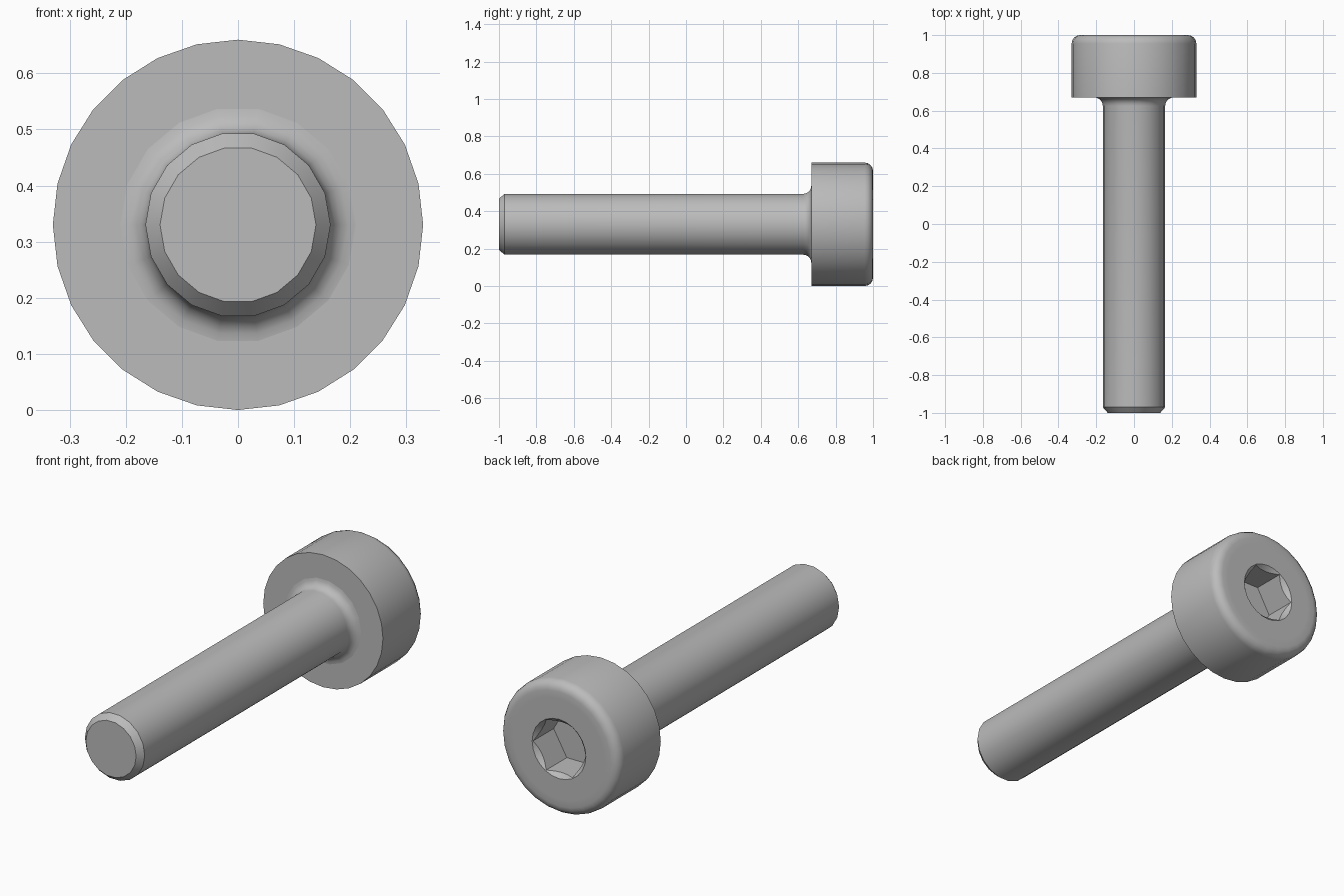
import bpy, math
from math import sin, cos, pi
from mathutils import Matrix, Vector

if "Cube" in bpy.data.objects:
    bpy.data.objects.remove(bpy.data.objects["Cube"])

AXIS_Z = 0.33          # height of the screw axis
HEAD_R, SHANK_R = 0.33, 0.165
HEAD_Y = 0.67          # underside of the head

steel = bpy.data.materials.new("plain_grey_steel")
steel.use_nodes = True
grey = (0.5, 0.5, 0.5, 1)
steel.diffuse_color = grey
steel.node_tree.nodes["Principled BSDF"].inputs["Base Color"].default_value = grey


def lathe(name, profile, sides):
    """Closed solid turned about the screw axis from (radius, y) points."""
    verts, faces = [], []
    for r, y in profile:
        for i in range(sides):
            a = 2 * pi * i / sides
            verts.append((r * cos(a), y, AXIS_Z + r * sin(a)))
    for k in range(len(profile) - 1):
        for i in range(sides):
            j = (i + 1) % sides
            a, b = k * sides, (k + 1) * sides
            faces.append((a + i, a + j, b + j, b + i))
    last = (len(profile) - 1) * sides
    faces.append(tuple(reversed(range(sides))))
    faces.append(tuple(range(last, last + sides)))
    mesh = bpy.data.meshes.new(name)
    mesh.from_pydata(verts, [], faces)
    mesh.flip_normals()
    mesh.materials.append(steel)
    obj = bpy.data.objects.new(name, mesh)
    bpy.context.collection.objects.link(obj)
    return obj


def arc(cr, cy, radius, start, end, steps):
    """Profile points along an arc, angles in degrees."""
    angles = [math.radians(start + (end - start) * i / steps) for i in range(steps + 1)]
    return [(cr + radius * cos(a), cy + radius * sin(a)) for a in angles]


def activate(obj):
    bpy.ops.object.select_all(action="DESELECT")
    obj.select_set(True)
    bpy.context.view_layer.objects.active = obj


# Shank with chamfered tip and a fillet flowing into the head
fillet = 0.045
shank = lathe("shank",
              [(0.139, -1), (SHANK_R, -0.97)]
              + arc(SHANK_R + fillet, HEAD_Y - fillet, fillet, 180, 90, 5), 18)

# Head with a rounded outer rim
rim = 0.045
head = lathe("head",
             [(HEAD_R, HEAD_Y)]
             + arc(HEAD_R - rim, 1 - rim, rim, 0, 90, 4)
             + [(0.25, 1)], 28)

# Hexagonal socket and its conical lead-in, cut from the head
hexagon = lathe("socket_cutter", [(0.145, 0.835), (0.145, 1.1)], 6)
lead_in = lathe("lead_in_cutter", [(0.098, 0.95), (0.168, 1.02)], 24)
activate(head)
for cutter in (hexagon, lead_in):
    cut = head.modifiers.new("cut", "BOOLEAN")
    cut.operation = "DIFFERENCE"
    cut.solver = "EXACT"
    cut.object = cutter
    bpy.ops.object.modifier_apply(modifier=cut.name)
    bpy.data.objects.remove(cutter)

for part in (shank, head):
    activate(part)
    bpy.ops.object.shade_smooth_by_angle(angle=math.radians(30))
